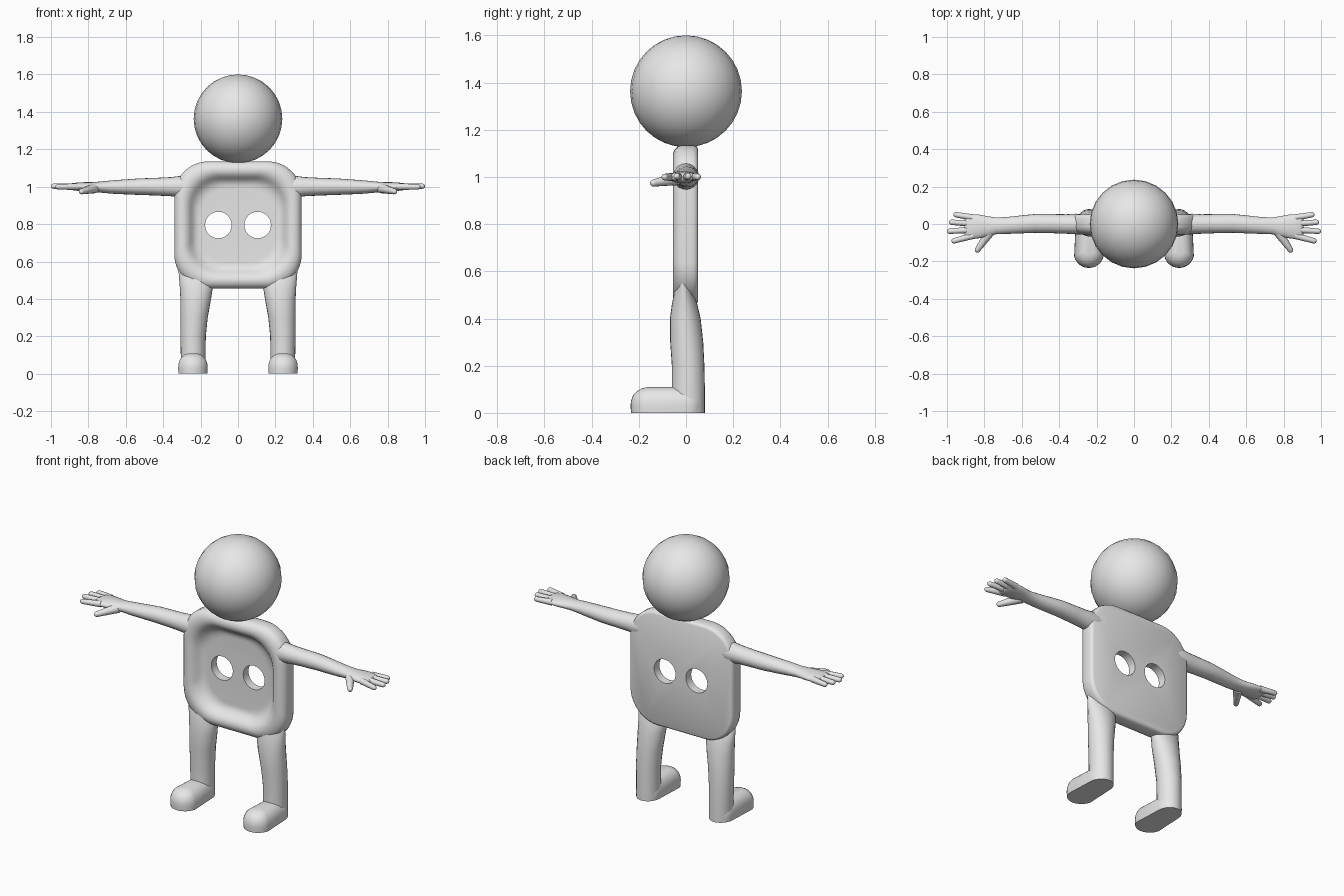
import bpy, bmesh, math
from mathutils import Vector

if "Cube" in bpy.data.objects:
    bpy.data.objects.remove(bpy.data.objects["Cube"])

grey = bpy.data.materials.new("plain_grey")
grey.diffuse_color = (0.8, 0.8, 0.8, 1)
grey.use_nodes = True
grey.node_tree.nodes["Principled BSDF"].inputs["Base Color"].default_value = grey.diffuse_color


def finish(obj, mirror=False, angle=40):
    """Material, smoothing and optional left/right mirror."""
    obj.data.materials.clear()
    obj.data.materials.append(grey)
    bpy.ops.object.select_all(action='DESELECT')
    obj.select_set(True)
    bpy.context.view_layer.objects.active = obj
    bpy.ops.object.shade_smooth_by_angle(angle=math.radians(angle))
    if mirror:
        mod = obj.modifiers.new("Mirror", 'MIRROR')
        mod.use_mirror_merge = False
    return obj


def loft(name, rings, mirror=False, angle=40):
    """Skin a list of equal-length point rings and cap both ends."""
    bm = bmesh.new()
    loops = [[bm.verts.new(p) for p in r] for r in rings]
    n = len(loops[0])
    for a, b in zip(loops, loops[1:]):
        for i in range(n):
            bm.faces.new((a[i], a[(i + 1) % n], b[(i + 1) % n], b[i]))
    bm.faces.new(loops[0][::-1])
    bm.faces.new(loops[-1])
    bmesh.ops.recalc_face_normals(bm, faces=bm.faces)
    me = bpy.data.meshes.new(name)
    bm.to_mesh(me)
    bm.free()
    obj = bpy.data.objects.new(name, me)
    bpy.context.collection.objects.link(obj)
    return finish(obj, mirror, angle)


def circle(n):
    return [(math.cos(2 * math.pi * i / n), math.sin(2 * math.pi * i / n)) for i in range(n)]


def finger(name, start, end, r0, r1):
    """Tapered tube with a rounded tip."""
    s, e = Vector(start), Vector(end)
    d = (e - s).normalized()
    u = d.cross(Vector((0, 0, 1))).normalized()
    v = u.cross(d)
    length = (e - s).length
    prof = [(0, r0), ((length - r1) * 0.5, (r0 + r1) / 2), (length - r1, r1)]
    prof += [(length - r1 + r1 * math.sin(t), r1 * math.cos(t)) for t in (0.5, 1.0, 1.4)]
    loft(name, [[s + d * a + (u * c + v * q) * r for c, q in circle(12)] for a, r in prof], True, 70)


# Head
bpy.ops.mesh.primitive_uv_sphere_add(segments=24, ring_count=16, radius=0.237, location=(0, 0, 1.363))
head = bpy.context.object
head.name = "head"
finish(head)


# Button body: rounded-square rings from the flat back, over the rim, into the dish
def rounded_square(half, radius, y, steps=10):
    pts = []
    for k in range(4):
        for i in range(steps + 1):
            a = math.pi / 2 * (k + i / steps)
            cx = (half - radius) * (1 if k in (0, 3) else -1)
            cz = (half - radius) * (1 if k < 2 else -1)
            pts.append((cx + radius * math.cos(a), y, 0.795 + cz + radius * math.sin(a)))
    return pts


profile = [(0.325, 0.17, 0.05), (0.335, 0.178, 0.045), (0.34, 0.18, 0.03), (0.34, 0.18, -0.015),
           (0.334, 0.18, -0.035), (0.32, 0.18, -0.049), (0.302, 0.175, -0.056),
           (0.284, 0.17, -0.055), (0.268, 0.165, -0.047), (0.255, 0.16, -0.034),
           (0.243, 0.16, -0.018), (0.23, 0.16, -0.007), (0.215, 0.16, -0.001), (0.2, 0.16, 0.0)]
body = loft("button_body", [rounded_square(*p) for p in profile], angle=50)

# Two buttonholes
for x in (-0.105, 0.105):
    bpy.ops.mesh.primitive_cylinder_add(vertices=32, radius=0.071, depth=0.4,
                                        location=(x, 0, 0.795), rotation=(math.pi / 2, 0, 0))
    cutter = bpy.context.object
    cutter.name = "buttonhole_cutter"
    cutter.hide_render = True
    cutter.hide_set(True)
    mod = body.modifiers.new("Buttonhole", 'BOOLEAN')
    mod.operation = 'DIFFERENCE'
    mod.solver = 'EXACT'
    mod.object = cutter

# Arm and palm: x, centre y, centre z, half depth, half height
arm = [(0.27, 0.0, 1.0, 0.05, 0.058), (0.31, 0.0, 1.0, 0.055, 0.057), (0.36, 0.0, 1.0, 0.052, 0.051),
       (0.44, 0.002, 1.0, 0.051, 0.047), (0.53, 0.003, 1.0, 0.05, 0.044),
       (0.60, -0.002, 0.999, 0.048, 0.04), (0.68, -0.008, 0.998, 0.045, 0.035),
       (0.74, -0.010, 0.998, 0.045, 0.029), (0.78, -0.013, 0.998, 0.054, 0.026),
       (0.82, -0.013, 0.999, 0.062, 0.025), (0.86, -0.014, 1.0, 0.066, 0.022),
       (0.89, -0.016, 1.0, 0.066, 0.018), (0.905, -0.018, 1.0, 0.058, 0.011)]
loft("arm", [[(x, y + ry * c, z + rz * s) for c, s in circle(20)] for x, y, z, ry, rz in arm], True, 70)

# Fingers and thumb
for name, y0, end in (("little_finger", 0.034, (0.966, 0.052, 1.0)),
                      ("ring_finger", 0.002, (0.99, 0.010, 1.003)),
                      ("middle_finger", -0.030, (1.0, -0.040, 1.003)),
                      ("index_finger", -0.062, (0.976, -0.094, 0.999))):
    finger(name, (0.86, y0, 1.0), end, 0.018, 0.014)
finger("thumb", (0.765, -0.035, 0.992), (0.845, -0.150, 0.972), 0.027, 0.015)

# Leg: z, centre x, centre y, half width, half depth
leg = [(0.0, 0.24, 0.01, 0.066, 0.07), (0.1, 0.24, 0.01, 0.066, 0.07), (0.2, 0.24, 0.009, 0.068, 0.069),
       (0.3, 0.235, 0.003, 0.073, 0.070), (0.4, 0.226, -0.003, 0.082, 0.065),
       (0.46, 0.223, -0.006, 0.088, 0.054), (0.52, 0.226, -0.010, 0.090, 0.038),
       (0.56, 0.228, -0.014, 0.09, 0.018)]
loft("leg", [[(x + rx * c, y + ry * s, z) for c, s in circle(24)] for z, x, y, rx, ry in leg], True, 60)


# Foot: rounded outline, narrower at the heel, drawn in towards the top
def foot_ring(z, inset, toe):
    pts = []
    for c, s in circle(28):
        r = (0.081 if s < 0 else 0.071) - inset
        cy = -0.154 + toe if s < 0 else 0.005
        pts.append((0.241 + r * c, cy + r * s, z))
    return pts


foot = [(0.0, 0.002, 0), (0.03, 0.0, 0), (0.052, 0.002, 0), (0.075, 0.009, 0.002),
        (0.092, 0.022, 0.005), (0.103, 0.038, 0.008), (0.109, 0.058, 0.01)]
loft("foot", [foot_ring(*f) for f in foot], True, 60)
